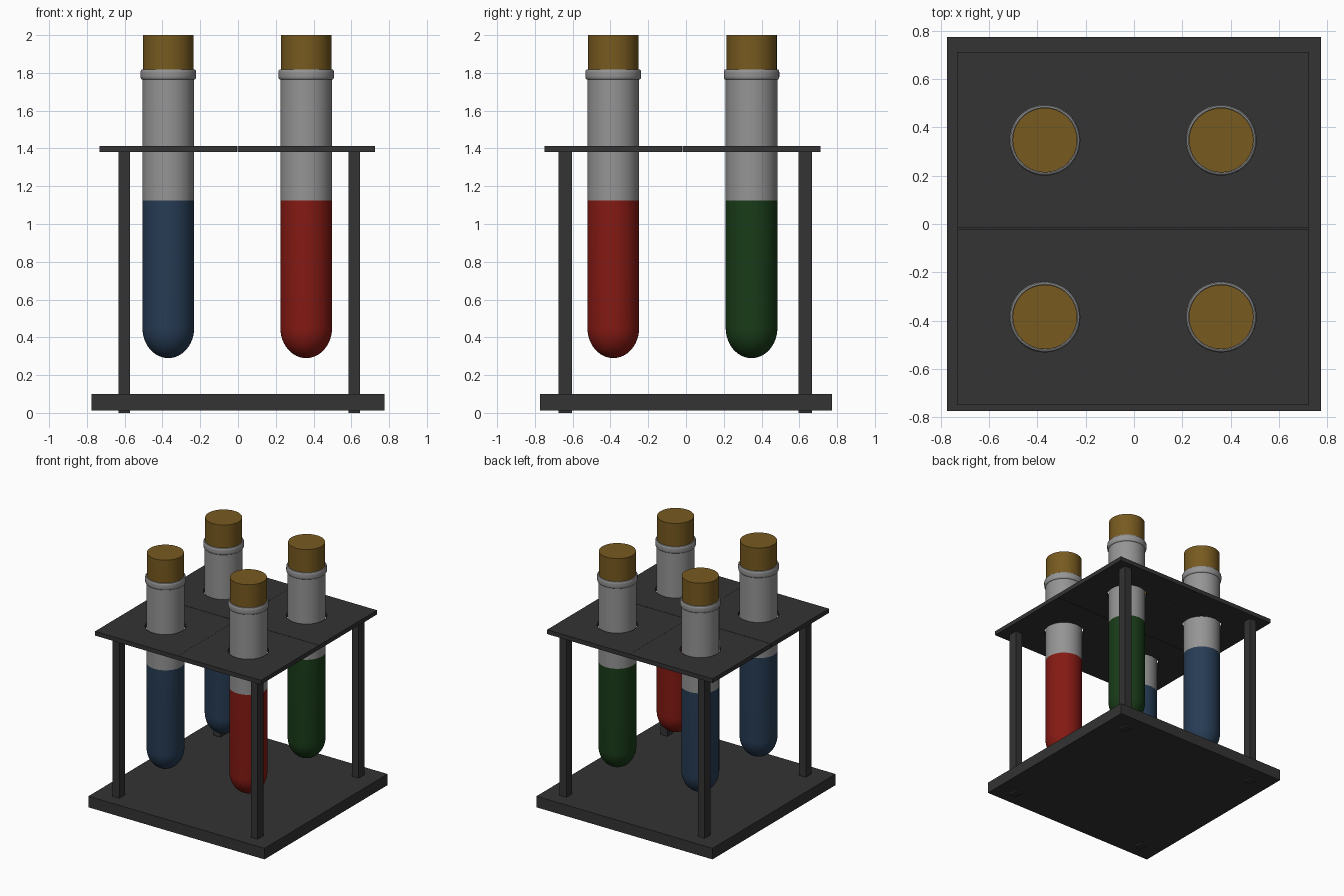
import bpy, bmesh
from math import sin, cos, pi, radians

if "Cube" in bpy.data.objects:
    bpy.data.objects.remove(bpy.data.objects["Cube"])


def material(name, rgb):
    m = bpy.data.materials.new(name)
    m.diffuse_color = (*rgb, 1)
    m.use_nodes = True
    m.node_tree.nodes["Principled BSDF"].inputs["Base Color"].default_value = m.diffuse_color
    return m


DARK = material("dark_rack", (0.033, 0.033, 0.033))
GLASS = material("grey_glass", (0.30, 0.30, 0.30))
CORK = material("cork", (0.185, 0.102, 0.014))
RED = material("red_liquid", (0.235, 0.010, 0.0065))
GREEN = material("green_liquid", (0.010, 0.045, 0.0095))
BLUE = material("blue_liquid", (0.020, 0.045, 0.090))


def finish(name, bm, mat=None, loc=(0, 0, 0), smooth=False):
    bmesh.ops.recalc_face_normals(bm, faces=bm.faces)
    mesh = bpy.data.meshes.new(name)
    bm.to_mesh(mesh)
    bm.free()
    ob = bpy.data.objects.new(name, mesh)
    bpy.context.collection.objects.link(ob)
    ob.location = loc
    if mat:
        mesh.materials.append(mat)
    if smooth:
        bpy.ops.object.select_all(action='DESELECT')
        ob.select_set(True)
        bpy.context.view_layer.objects.active = ob
        bpy.ops.object.shade_smooth_by_angle(angle=radians(35))
    return ob


def box(name, x0, x1, y0, y1, z0, z1, mat):
    bm = bmesh.new()
    bmesh.ops.create_cube(bm, size=1)
    bmesh.ops.scale(bm, vec=(x1 - x0, y1 - y0, z1 - z0), verts=bm.verts)
    return finish(name, bm, mat, ((x0 + x1) / 2, (y0 + y1) / 2, (z0 + z1) / 2))


def lathe(name, profile, loc, mat=None, n=48):
    # Spin (radius, z) points around z
    bm = bmesh.new()
    vs = [bm.verts.new((r, 0, z)) for r, z in profile]
    es = [bm.edges.new(p) for p in zip(vs, vs[1:])]
    bmesh.ops.spin(bm, geom=vs + es, cent=(0, 0, 0), axis=(0, 0, 1),
                   angle=2 * pi, steps=n, use_duplicate=False)
    bmesh.ops.remove_doubles(bm, verts=bm.verts, dist=1e-5)
    return finish(name, bm, mat, loc, smooth=True)


def holed_tile(name, cx, cy, hx, hy, z0, z1, r, n=48):
    # Square plate with a round hole, as four bridged loops
    bm = bmesh.new()
    loops = []
    for outer, z in ((0, z0), (1, z0), (1, z1), (0, z1)):
        ring = []
        for i in range(n):
            c, s = cos(2 * pi * i / n), sin(2 * pi * i / n)
            k = max(abs(c), abs(s))
            p = (c / k * hx, s / k * hy, z) if outer else (c * r, s * r, z)
            ring.append(bm.verts.new(p))
        loops.append(ring)
    for a, b in zip(loops, loops[1:] + loops[:1]):
        for i in range(n):
            j = (i + 1) % n
            bm.faces.new((a[i], a[j], b[j], b[i]))
    return finish(name, bm, DARK, (cx, cy, 0))


# Base slab and four legs poking just below it
box("base", -0.775, 0.775, -0.774, 0.774, 0.012, 0.10, DARK)
for sx, x in (("left", -0.602), ("right", 0.616)):
    for sy, y in (("front", -0.64), ("back", 0.631)):
        box(f"{sy}_{sx}_leg", x - 0.03, x + 0.03, y - 0.036, y + 0.036, 0, 1.385, DARK)

R = 0.137
TUBES = {
    "front_left": (-0.369, -0.385, BLUE),
    "front_right": (0.361, -0.385, RED),
    "back_left": (-0.369, 0.347, BLUE),
    "back_right": (0.361, 0.347, GREEN),
}
for key, (x, y, colour) in TUBES.items():
    loc = (x, y, 0)
    # Quarter of the top shelf, with a fine seam to its neighbours
    holed_tile(f"{key}_shelf", x, y, 0.3645, 0.3645, 1.38, 1.414, 0.147)
    # Liquid filling the rounded lower end
    h = 0.16
    bowl = [(R * sin(a), 0.29 + h - h * cos(a)) for a in (pi / 2 * i / 12 for i in range(13))]
    lathe(f"{key}_liquid", bowl + [(R, 1.125), (0, 1.125)], loc, colour)
    # Empty glass above with a rounded lip
    lathe(f"{key}_glass", [(R, 1.125), (R, 1.764), (0.142, 1.766), (0.146, 1.772),
                           (0.147, 1.782), (0.147, 1.802), (0.146, 1.811),
                           (0.142, 1.817), (0.136, 1.819), (0.1335, 1.817)], loc, GLASS)
    # Stopper
    lathe(f"{key}_cork", [(0, 1.76), (0.1335, 1.76), (0.1335, 2.0), (0, 2.0)], loc, CORK)
